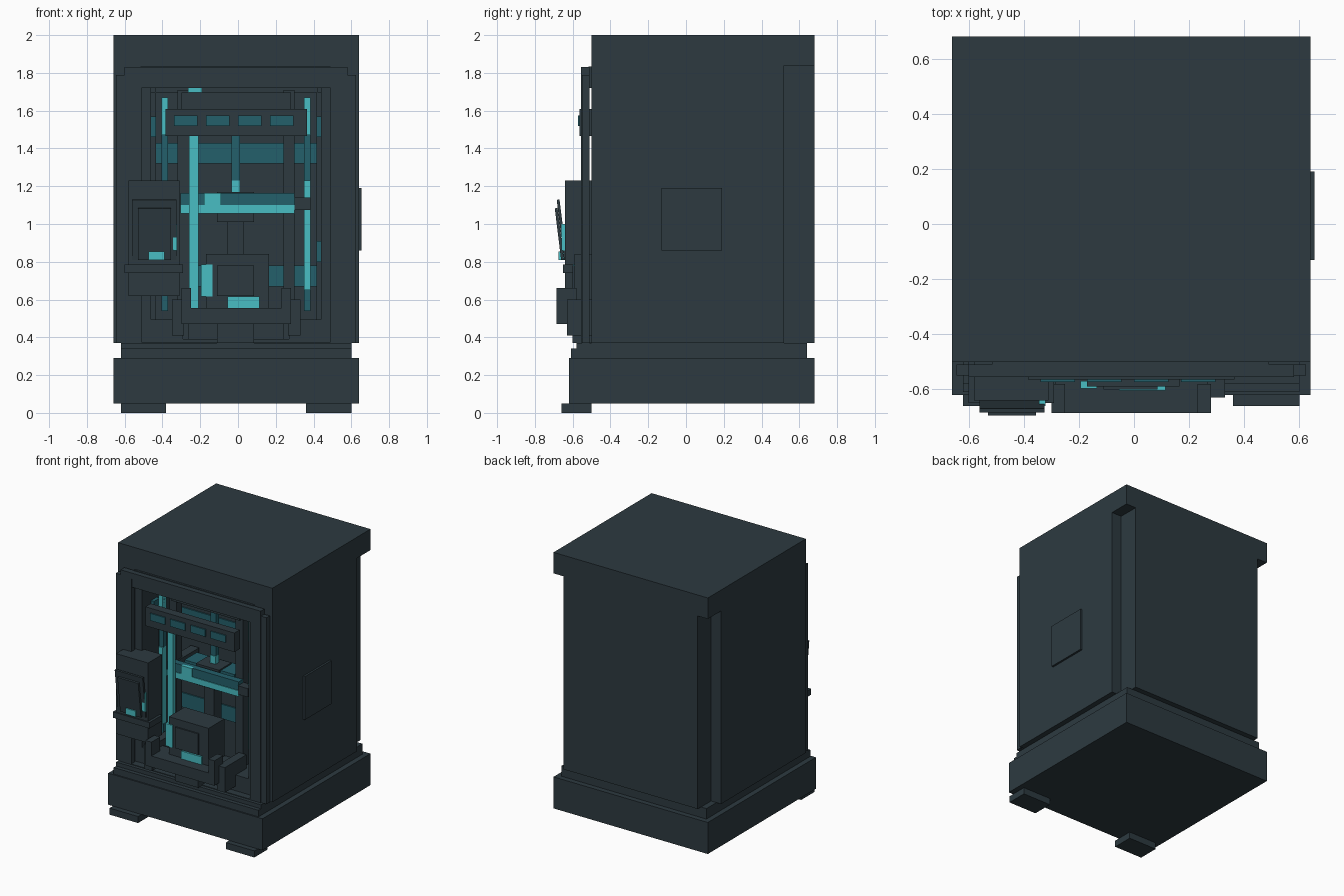
import bpy
import math

cube = bpy.data.objects.get("Cube")
if cube:
    bpy.data.objects.remove(cube, do_unlink=True)


def material(name, colour):
    mat = bpy.data.materials.new(name)
    mat.use_nodes = True
    mat.diffuse_color = (*colour, 1)
    mat.node_tree.nodes["Principled BSDF"].inputs["Base Color"].default_value = (*colour, 1)
    return mat


DARK = material("dark slate", (.026, .042, .051))
TEAL = material("deep teal", (.017, .115, .145))
CYAN = material("bright cyan", (.065, .51, .55))
MIDDLE = -.01


def box(name, x, y, z, colour=DARK, tilt=0):
    """Box between the given limits, optionally tilted about x."""
    bpy.ops.mesh.primitive_cube_add(size=1)
    obj = bpy.context.object
    obj.name = name
    obj.data.name = name
    obj.location = [(low + high) / 2 for low, high in (x, y, z)]
    obj.scale = [high - low for low, high in (x, y, z)]
    obj.rotation_euler.x = math.radians(tilt)
    obj.data.materials.append(colour)
    return obj


def pair(name, x, y, z, colour=DARK):
    """Left part and its mirror image on the right."""
    flipped = (2 * MIDDLE - x[1], 2 * MIDDLE - x[0])
    return [box("left_" + name, x, y, z, colour),
            box("right_" + name, flipped, y, z, colour)]


# Housing with an open front and two notched rear corners
housing = box("housing", x=(-.66, .64), y=(-.5, .68), z=(.37, 2))
cutters = pair("corner_cutter", x=(.555, .8), y=(.52, .8), z=(.3, 1.84))
cutters.append(box("cavity_cutter", x=(-.46, .44), y=(-.7, -.1), z=(.39, 1.72)))
for cutter in cutters:
    cutter.hide_render = True
    bpy.context.view_layer.objects.active = housing
    cut = housing.modifiers.new("cut", "BOOLEAN")
    cut.object = cutter
    cut.operation = "DIFFERENCE"
    cut.solver = "EXACT"
    bpy.ops.object.modifier_apply(modifier=cut.name)
    bpy.data.objects.remove(cutter, do_unlink=True)

# Plinth, base and front feet
box("plinth", x=(-.62, .6), y=(-.58, .64), z=(.29, .37))
box("plinth_front_step", x=(-.62, .6), y=(-.61, -.58), z=(.29, .34))
box("base", x=(-.66, .64), y=(-.62, .68), z=(.05, .29))
pair("foot", x=(.36, .6), y=(-.66, -.5), z=(0, .05))
box("side_panel", x=(.64, .655), y=(-.13, .19), z=(.86, 1.19))

# Front frame, standing slightly off the housing
pair("outer_trim", x=(.58, .625), y=(-.55, -.51), z=(.37, 1.79))
pair("frame_stile", x=(.49, .58), y=(-.555, -.51), z=(.34, 1.83))
box("frame_top_rail", x=(-.6, .58), y=(-.555, -.51), z=(1.785, 1.83))
box("frame_lintel", x=(-.515, .49), y=(-.55, -.5), z=(1.72, 1.785))
box("lintel_backing", x=(-.515, .49), y=(-.515, -.495), z=(1.72, 1.835))
box("frame_sill", x=(-.6, .58), y=(-.555, -.5), z=(.34, .375))
pair("inner_jamb", x=(.415, .44), y=(-.3, -.24), z=(.39, 1.7))
box("inner_header", x=(-.44, .42), y=(-.3, -.24), z=(1.695, 1.72))

# Window bar with four panes
box("window_bar", x=(-.385, .365), y=(-.565, -.5), z=(1.465, 1.61))
for index in range(4):
    start = -.34 + index * .17
    box(f"window_pane_{index}", x=(start, start + .125), y=(-.573, -.564),
        z=(1.52, 1.575), colour=TEAL)

# Interior pillars, bands and glowing strips
pair("pillar", x=(.24, .3), y=(-.37, -.3), z=(.39, 1.71))
box("pillar_header", x=(-.3, .28), y=(-.38, -.3), z=(1.61, 1.695))
box("upper_band", x=(-.44, .42), y=(-.109, -.1), z=(1.32, 1.43), colour=TEAL)
box("lower_band", x=(-.44, .42), y=(-.109, -.1), z=(.67, .78), colour=TEAL)
pair("upper_tab", x=(.415, .44), y=(-.39, -.32), z=(1.46, 1.57), colour=TEAL)
pair("lower_tab", x=(.415, .44), y=(-.39, -.32), z=(.8, .91), colour=TEAL)
pair("strip", x=(.35, .385), y=(-.37, -.33), z=(.54, 1.67), colour=TEAL)
pair("strip_top_glow", x=(.35, .385), y=(-.378, -.33), z=(1.47, 1.67), colour=CYAN)
pair("strip_glow", x=(.35, .385), y=(-.378, -.33), z=(.65, 1.23), colour=CYAN)
box("tall_light", x=(-.26, .05 - .26), y=(-.48, -.45), z=(.555, 1.465), colour=CYAN)
box("ceiling_light", x=(-.265, -.19), y=(-.42, -.34), z=(1.695, 1.72), colour=CYAN)

# Moving bridge with its rear rails, deck and spindle
box("bridge_top", x=(-.305, .3), y=(-.42, -.37), z=(1.1, 1.165), colour=TEAL)
box("bridge_glow", x=(-.305, .3), y=(-.425, -.37), z=(1.055, 1.1), colour=CYAN)
box("bridge_marker", x=(-.18, -.09), y=(-.428, -.37), z=(1.1, 1.165), colour=CYAN)
box("bridge_end", x=(.3, .385), y=(-.43, -.36), z=(1.075, 1.14))
pair("bridge_rail", x=(.23, .3), y=(-.37, -.11), z=(1.1, 1.16))
box("bridge_deck", x=(-.22, .2), y=(-.33, -.18), z=(1.13, 1.16), colour=TEAL)
box("spindle_rod", x=(-.035, .01), y=(-.28, -.24), z=(1.23, 1.72), colour=TEAL)
box("spindle_glow", x=(-.035, .01), y=(-.285, -.24), z=(1.16, 1.23), colour=CYAN)
box("spindle_block", x=(-.11, .085), y=(-.35, -.2), z=(1.01, 1.17))
box("spindle_column", x=(-.055, .03), y=(-.33, -.24), z=(.39, 1.01))

# Monitor unit above the tray
box("monitor", x=(-.17, .165), y=(-.59, -.4), z=(.555, .84))
box("monitor_screen", x=(-.11, .085), y=(-.6, -.59), z=(.62, .78))
box("monitor_glow", x=(-.055, .115), y=(-.605, -.59), z=(.555, .615), colour=CYAN)
box("monitor_side_glow", x=(-.195, -.135), y=(-.597, -.57), z=(.615, .785), colour=CYAN)

# Front tray on brackets and floor blocks
box("tray_front", x=(-.3, .28), y=(-.685, -.5), z=(.47, .555))
pair("tray_side", x=(.23, .28), y=(-.685, -.58), z=(.555, .66))
pair("tray_bracket", x=(.265, .33), y=(-.63, -.37), z=(.41, .6))
pair("floor_block", x=(.27, .46), y=(-.5, -.3), z=(.37, .495))
box("tray_pedestal", x=(-.11, .085), y=(-.6, -.4), z=(.37, .47))

# Control box with a shelf and a tilted tablet
box("control_box", x=(-.58, -.31), y=(-.64, -.47), z=(.62, 1.23))
box("control_shelf", x=(-.6, -.29), y=(-.65, -.5), z=(.74, .785))
box("tablet_case", x=(-.56, -.325), y=(-.665, -.65), z=(.81, 1.13), tilt=7)
box("tablet_screen", x=(-.53, -.355), y=(-.678, -.663), z=(.81, 1.085), tilt=7)
box("tablet_light", x=(-.475, -.39), y=(-.675, -.64), z=(.81, .855), colour=CYAN)
box("tablet_edge_light", x=(-.345, -.322), y=(-.66, -.64), z=(.86, 1), colour=CYAN)
